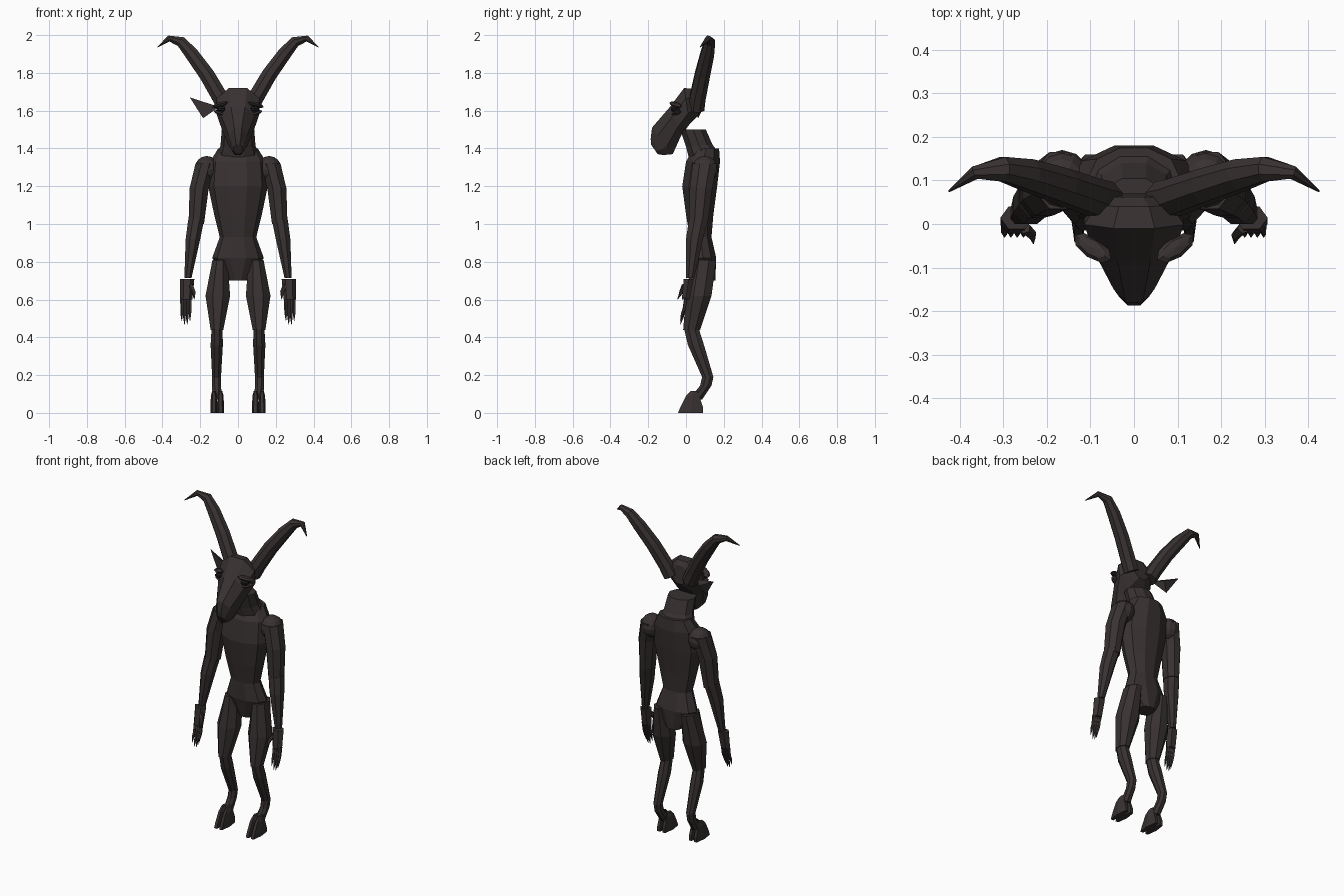
import bpy, bmesh, math
from mathutils import Vector

if "Cube" in bpy.data.objects:
    bpy.data.objects.remove(bpy.data.objects["Cube"])


def material(name, rgb):
    m = bpy.data.materials.new(name)
    m.diffuse_color = (*rgb, 1)
    m.use_nodes = True
    m.node_tree.nodes["Principled BSDF"].inputs["Base Color"].default_value = m.diffuse_color
    return m


HIDE = material("dark brown hide", (0.040, 0.031, 0.031))
EYE = material("near black", (0.012, 0.010, 0.010))


def finish(name, bm, mat=HIDE):
    bmesh.ops.recalc_face_normals(bm, faces=bm.faces)
    me = bpy.data.meshes.new(name)
    bm.to_mesh(me)
    bm.free()
    me.materials.append(mat)
    ob = bpy.data.objects.new(name, me)
    bpy.context.collection.objects.link(ob)
    return ob


def skin(name, rings, mat=HIDE):
    """Bridge rings of points and cap both ends."""
    bm = bmesh.new()
    vs = [[bm.verts.new(p) for p in r] for r in rings]
    n = len(rings[0])
    for a, b in zip(vs, vs[1:]):
        for i in range(n):
            j = (i + 1) % n
            bm.faces.new((a[i], a[j], b[j], b[i]))
    bm.faces.new(vs[0])
    bm.faces.new(vs[-1])
    return finish(name, bm, mat)


def oval(c, u, v, n):
    k = 1 / math.cos(math.pi / n)
    out = []
    for i in range(n):
        a = 2 * math.pi * (i + 0.5) / n
        out.append(c + u * math.cos(a) * k + v * math.sin(a) * k)
    return out


def loft(name, sections, n=8, side=1):
    """Section: centre x, half width, front (y, z), back (y, z)."""
    rings = []
    for x, w, f, b in sections:
        f, b = Vector((side * x, *f)), Vector((side * x, *b))
        rings.append(oval((f + b) / 2, (f - b) / 2, Vector((w, 0, 0)), n))
    return skin(name, rings)


def limb(name, rows, n=8, side=1):
    """Row: z, x min, x max, y front, y back (level sections)."""
    return loft(name, [((a + b) / 2, (b - a) / 2, (f, z), (k, z))
                       for z, a, b, f, k in rows], n, side)


def tube(name, pts, n=6, side=1):
    """Point: x, y, z, radius, swept along its own direction."""
    ps = [Vector((side * p[0], p[1], p[2])) for p in pts]
    rings = []
    for i, p in enumerate(ps):
        t = (ps[min(i + 1, len(ps) - 1)] - ps[max(i - 1, 0)]).normalized()
        u = t.cross(Vector((0, 1, 0))).normalized()
        rings.append(oval(p, u * pts[i][3], t.cross(u) * pts[i][3], n))
    return skin(name, rings)


def ball(name, loc, size, seg, rings, rot=(0, 0, 0), mat=HIDE):
    bm = bmesh.new()
    bmesh.ops.create_uvsphere(bm, u_segments=seg, v_segments=rings, radius=1)
    ob = finish(name, bm, mat)
    ob.location, ob.scale, ob.rotation_euler = loc, size, rot
    return ob


# Torso and pelvis
limb("torso", [(0.70, -.05, .05, .05, .155), (0.82, -.13, .13, .02, .16),
               (0.93, -.092, .092, .02, .135), (1.05, -.12, .12, .0, .145),
               (1.20, -.15, .15, -.02, .165), (1.33, -.14, .14, .0, .18),
               (1.40, -.10, .10, .04, .175)], 10)

# Neck, leaning forward
loft("neck", [(0, .11, (.02, 1.33), (.17, 1.38)),
              (0, .088, (.0, 1.41), (.14, 1.42)),
              (0, .082, (-.03, 1.50), (.105, 1.50))], 10)

# Long muzzled head, from the back of the skull to the chin
loft("head", [(0, .05, (.06, 1.69), (.07, 1.58)),
              (0, .085, (.04, 1.715), (.05, 1.56)),
              (0, .115, (-.01, 1.72), (.02, 1.53)),
              (0, .09, (-.085, 1.62), (-.025, 1.47)),
              (0, .048, (-.18, 1.51), (-.07, 1.37)),
              (0, .034, (-.187, 1.45), (-.12, 1.365)),
              (0, .024, (-.185, 1.42), (-.15, 1.37))])

# Single pointed ear
bm = bmesh.new()
ear = [bm.verts.new(p) for p in ((-.255, .09, 1.67), (-.10, .03, 1.62),
                                 (-.185, .065, 1.56), (-.15, .09, 1.615))]
for tri in ((0, 1, 2), (0, 1, 3), (1, 2, 3), (0, 2, 3)):
    bm.faces.new([ear[i] for i in tri])
finish("ear", bm)

for s, tag in ((-1, "left"), (1, "right")):
    # Curved horn
    tube("horn_" + tag, [(.065, .055, 1.61, .042), (.095, .062, 1.67, .042),
                         (.165, .087, 1.79, .040), (.245, .113, 1.90, .036),
                         (.302, .126, 1.965, .028), (.365, .118, 1.982, .015),
                         (.425, .075, 1.937, .002)], 8, s)

    # Eye between two heavy lids
    ball("eye_" + tag, (s * .088, -.055, 1.607), (.026, .026, .018), 8, 5, mat=EYE)
    ball("upper_lid_" + tag, (s * .095, -.055, 1.632), (.052, .024, .013), 8, 4,
         (0, s * .25, s * .6))
    ball("lower_lid_" + tag, (s * .098, -.05, 1.588), (.038, .020, .010), 8, 4,
         (0, s * -.3, s * .6))

    # Arm
    ball("shoulder_" + tag, (s * .165, .1, 1.29), (.066, .07, .07), 12, 8)
    limb("upper_arm_" + tag, [(1.32, .12, .225, .035, .165),
                              (1.19, .155, .256, .02, .14),
                              (1.00, .18, .262, .015, .115)], 8, s)
    limb("forearm_" + tag, [(1.02, .18, .264, .015, .115),
                            (.92, .20, .277, .0, .09),
                            (.715, .246, .284, .0, .045)], 8, s)

    # Hand with clawed fingers and a thumb
    limb("palm_" + tag, [(.71, .236, .302, -.012, .04),
                         (.60, .246, .302, -.022, .02)], 6, s)
    for i in range(4):
        x = .253 + i * .0145
        drop = (.02, .0, .0, .02)[i]
        tube(f"finger_{i + 1}_{tag}", [(x, .0, .61, .008), (x, -.01, .55, .007),
                                       (x + .001, -.02, .505 + drop, .006),
                                       (x + .001, -.03, .468 + drop, .001)], 5, s)
    tube("thumb_" + tag, [(.25, -.01, .675, .011), (.234, -.025, .64, .009),
                          (.231, -.045, .60, .001)], 5, s)

    # Leg with backward hock
    limb("thigh_" + tag, [(.81, .055, .135, .03, .16), (.62, .042, .172, .0, .135),
                          (.44, .078, .145, -.015, .075)], 8, s)
    limb("shin_" + tag, [(.445, .082, .14, -.01, .068), (.36, .08, .145, .01, .095),
                         (.19, .09, .137, .085, .145), (.145, .09, .137, .075, .135),
                         (.07, .085, .135, .015, .085)], 8, s)

    # Cloven hoof
    for x, part in ((.0925, "inner"), (.1275, "outer")):
        limb(f"hoof_{part}_{tag}", [(0, x - .016, x + .016, -.042, .09),
                                    (.03, x - .016, x + .016, -.03, .09),
                                    (.09, x - .014, x + .014, .0, .07),
                                    (.115, x - .008, x + .008, .025, .065)], 6, s)
